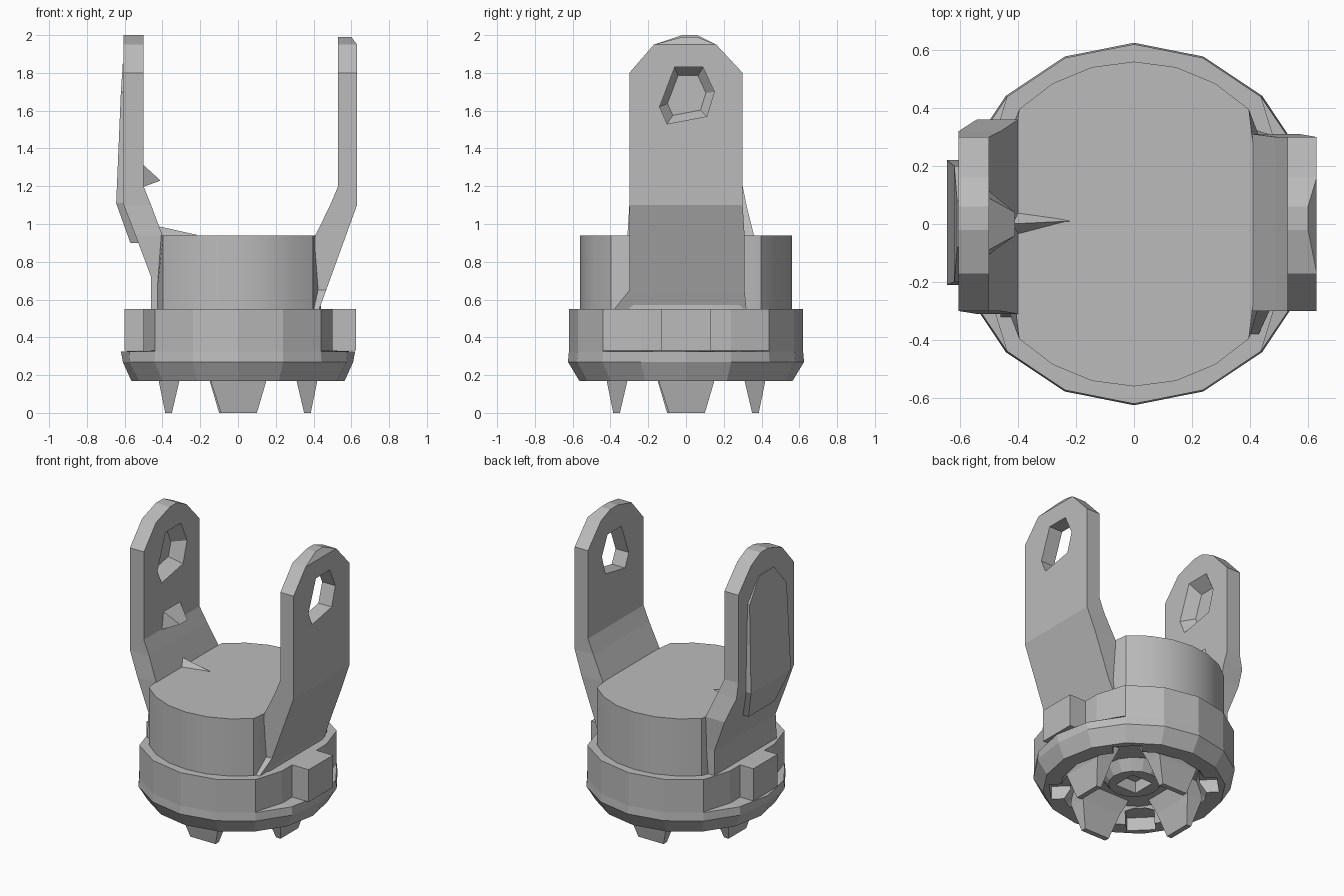
import bpy
import bmesh
import math
from mathutils import Matrix

default = bpy.data.objects.get("Cube")
if default:
    bpy.data.objects.remove(default, do_unlink=True)

grey = bpy.data.materials.new("plain grey")
grey.use_nodes = True
GREY = (0.5, 0.5, 0.5, 1)
grey.diffuse_color = GREY
grey.node_tree.nodes["Principled BSDF"].inputs["Base Color"].default_value = GREY


def loft(name, rings):
    """Skin a stack of equal rings and close both ends."""
    bm = bmesh.new()
    rows = [[bm.verts.new(p) for p in ring] for ring in rings]
    n = len(rows[0])
    for a, b in zip(rows, rows[1:]):
        for i in range(n):
            j = (i + 1) % n
            bm.faces.new((a[i], a[j], b[j], b[i]))
    bm.faces.new(rows[0])
    bm.faces.new(rows[-1])
    bmesh.ops.recalc_face_normals(bm, faces=bm.faces)
    mesh = bpy.data.meshes.new(name)
    bm.to_mesh(mesh)
    bm.free()
    obj = bpy.data.objects.new(name, mesh)
    bpy.context.collection.objects.link(obj)
    mesh.materials.append(grey)
    return obj


def disc(radius, z, clip, sides=16):
    """A circle with its two x sides flattened."""
    ring = []
    for i in range(sides):
        a = math.tau * i / sides
        x = max(-clip, min(clip, radius * math.cos(a)))
        ring.append((x, radius * math.sin(a), z))
    return ring


def rect(z, x0, x1, y0, y1):
    return [(x0, y0, z), (x1, y0, z), (x1, y1, z), (x0, y1, z)]


def box(name, x0, x1, y0, y1, z0, z1):
    return loft(name, [rect(z0, x0, x1, y0, y1), rect(z1, x0, x1, y0, y1)])


def spin(obj, angle):
    obj.data.transform(Matrix.Rotation(angle, 4, "Z"))
    return obj


def cut(obj, cutter):
    mod = obj.modifiers.new("cut", "BOOLEAN")
    mod.operation = "DIFFERENCE"
    mod.solver = "EXACT"
    mod.object = cutter
    cutter.hide_render = True
    cutter.hide_viewport = True
    cutter.display_type = "WIRE"


# Wide collar with its chamfered, hollowed underside
base = loft("collar_base", [disc(r, z, c) for r, z, c in (
    (0.16, 0.20, 1), (0.21, 0.27, 1), (0.40, 0.27, 1), (0.46, 0.17, 1),
    (0.565, 0.17, 1), (0.625, 0.27, 0.61), (0.62, 0.325, 0.62),
    (0.62, 0.33, 0.5), (0.62, 0.55, 0.5))])
for k in range(4):
    pocket = box("pocket_cutter", 0.40, 0.52, -0.09, 0.09, 0.1, 0.26)
    cut(base, spin(pocket, math.pi / 4 + k * math.pi / 2))
cut(base, box("hub_cutter", -0.08, 0.08, -0.08, 0.08, 0.1, 0.28))

# Upper drum
drum = loft("drum", [disc(0.56, 0.54, 0.44, 24), disc(0.56, 0.94, 0.41, 24)])
bpy.context.view_layer.objects.active = drum
drum.select_set(True)
bpy.ops.object.shade_smooth_by_angle(angle=math.radians(30))
drum.select_set(False)

# Side blocks on the collar
box("left_block", 0.45, 0.625, -0.13, 0.13, 0.33, 0.55)
box("right_block", -0.6, -0.45, -0.13, 0.13, 0.33, 0.55)

# Four tapered teeth below
for k in range(4):
    tooth = loft("tooth", [rect(0, 0.35, 0.385, -0.09, 0.10),
                           rect(0.17, 0.31, 0.42, -0.145, 0.15),
                           rect(0.28, 0.27, 0.47, -0.19, 0.19)])
    spin(tooth, k * math.pi / 2)

# Upright arms, bent outward then vertical
left_arm = loft("left_arm", [rect(*p) for p in (
    (0.55, 0.30, 0.43, -0.38, 0.32), (0.65, 0.33, 0.467, -0.30, 0.31),
    (0.94, 0.41, 0.572, -0.30, 0.31), (1.10, 0.488, 0.63, -0.30, 0.30),
    (1.20, 0.53, 0.63, -0.30, 0.30), (1.80, 0.53, 0.63, -0.30, 0.30),
    (1.95, 0.53, 0.63, -0.17, 0.16), (1.99, 0.53, 0.60, -0.02, 0.06))])
right_arm = loft("right_arm", [rect(*p) for p in (
    (0.55, -0.46, -0.30, -0.32, 0.35), (0.72, -0.46, -0.34, -0.31, 0.35),
    (0.94, -0.543, -0.40, -0.31, 0.36), (1.10, -0.605, -0.46, -0.30, 0.32),
    (1.20, -0.605, -0.50, -0.30, 0.30), (1.80, -0.605, -0.50, -0.30, 0.30),
    (1.95, -0.605, -0.50, -0.17, 0.16), (2.00, -0.605, -0.50, -0.02, 0.06))])

# Hexagonal eye: open in the left arm, a tapering pit in the right
HEX = ((-0.14, 1.62), (-0.06, 1.83), (0.09, 1.83),
       (0.15, 1.70), (0.11, 1.57), (-0.10, 1.53))


def hexagon(x, scale):
    return [(x, y * scale, 1.68 + (z - 1.68) * scale) for y, z in HEX]


cut(left_arm, loft("eye_cutter", [hexagon(0.4, 1), hexagon(0.8, 1)]))
cut(right_arm, loft("pit_cutter", [hexagon(-0.45, 1.35), hexagon(-0.58, 0.7)]))

# Thin cover on the outside of the right arm
loft("arm_cover", [rect(*p) for p in (
    (0.90, -0.57, -0.52, -0.14, 0.14), (1.11, -0.645, -0.59, -0.21, 0.22),
    (1.70, -0.62, -0.59, -0.20, 0.20), (1.85, -0.61, -0.59, -0.08, 0.08))])

# Small ledge and spike on the inner side of the right arm
loft("ledge", [
    [(-0.52, -0.12, 1.19), (-0.41, -0.04, 1.23), (-0.52, -0.10, 1.33)],
    [(-0.52, 0.13, 1.19), (-0.41, 0.04, 1.23), (-0.52, 0.10, 1.33)]])
loft("spike", [
    [(-0.43, -0.05, 0.93), (-0.43, 0.05, 0.93), (-0.43, 0.0, 0.99)],
    [(-0.22, 0.009, 0.935), (-0.22, 0.011, 0.935), (-0.22, 0.01, 0.943)]])
